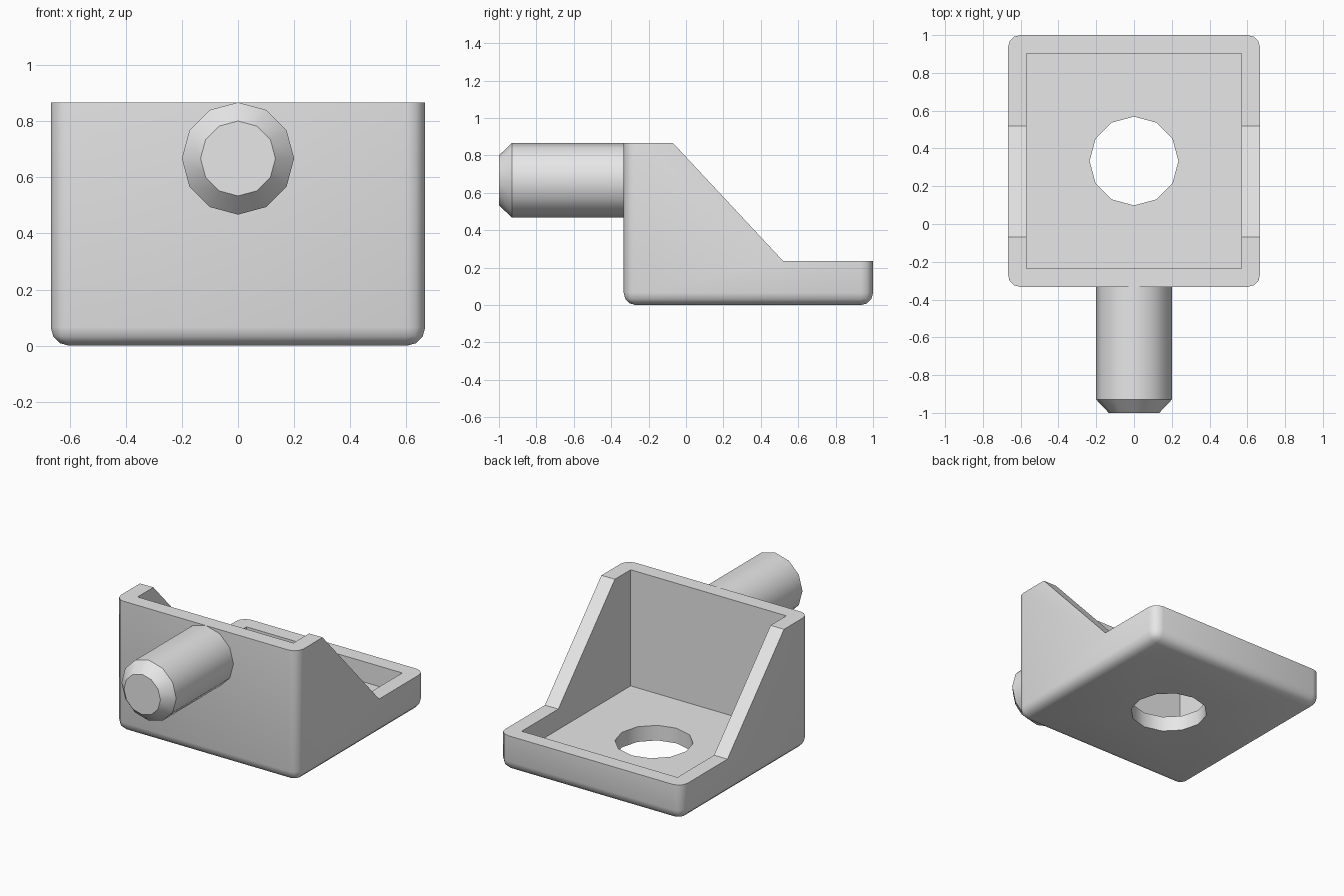
import bpy
import bmesh
from math import pi, radians
from mathutils import Matrix, Vector

cube = bpy.data.objects.get("Cube")
if cube:
    bpy.data.objects.remove(cube, do_unlink=True)

GREY = (0.8, 0.8, 0.8, 1)
grey = bpy.data.materials.new("light grey")
grey.use_nodes = True
grey.diffuse_color = GREY
grey.node_tree.nodes["Principled BSDF"].inputs["Base Color"].default_value = GREY

HALF, FRONT, BACK, TOP = 0.667, -0.333, 1.0, 0.867
WALL, LIP, ROUND = 0.098, 0.235, 0.065
MID = (FRONT + BACK) / 2


def finish(bm, name):
    bmesh.ops.recalc_face_normals(bm, faces=bm.faces)
    mesh = bpy.data.meshes.new(name)
    bm.to_mesh(mesh)
    bm.free()
    mesh.materials.append(grey)
    obj = bpy.data.objects.new(name, mesh)
    bpy.context.collection.objects.link(obj)
    return obj


def box(low, high):
    bm = bmesh.new()
    low, high = Vector(low), Vector(high)
    bmesh.ops.create_cube(bm, size=1, matrix=Matrix.Translation((low + high) / 2)
                          @ Matrix.Diagonal(high - low).to_4x4())
    return bm


def cylinder(bm, radius, tip, depth, matrix):
    bmesh.ops.create_cone(bm, cap_ends=True, segments=12, radius1=radius,
                          radius2=tip, depth=depth, matrix=matrix)


def activate(obj):
    bpy.ops.object.select_all(action='DESELECT')
    obj.select_set(True)
    bpy.context.view_layer.objects.active = obj


def cut(obj, cutter):
    mod = obj.modifiers.new("cut", 'BOOLEAN')
    mod.operation, mod.solver, mod.object = 'DIFFERENCE', 'EXACT', cutter
    activate(obj)
    bpy.ops.object.modifier_apply(modifier=mod.name)
    bpy.data.objects.remove(cutter, do_unlink=True)


# Bracket block, rounded everywhere except along the top rim
bm = box((-HALF, FRONT, 0), (HALF, BACK, TOP))
edges = [e for e in bm.edges if any(v.co.z < TOP / 2 for v in e.verts)]
bmesh.ops.bevel(bm, geom=edges, offset=ROUND, segments=3, profile=0.5,
                affect='EDGES', clamp_overlap=True)
bracket = finish(bm, "bracket")

# Hollow inside
cut(bracket, finish(box((-HALF + WALL, FRONT + WALL, 0.1),
                        (HALF - WALL, BACK - WALL, 1.2)), "hollow_cutter"))

# Sloped sides falling to a low back lip
bm = bmesh.new()
profile = [(-0.194, 1.0), (-0.07, TOP), (0.52, LIP), (1.2, LIP), (1.2, 1.0)]
side = bm.faces.new([bm.verts.new((-1, y, z)) for y, z in profile])
extruded = bmesh.ops.extrude_face_region(bm, geom=[side])["geom"]
bmesh.ops.translate(bm, vec=(2, 0, 0),
                    verts=[v for v in extruded if isinstance(v, bmesh.types.BMVert)])
cut(bracket, finish(bm, "slope_cutter"))

# Screw hole through the floor
bm = bmesh.new()
cylinder(bm, 0.235, 0.235, 0.4, Matrix.Translation((0, MID, 0)))
cut(bracket, finish(bm, "hole_cutter"))

# Peg with a chamfered tip, pointing forward
bm = bmesh.new()
cylinder(bm, 0.2, 0.2, 0.65, Matrix.Translation((0, -0.605, 0.667))
         @ Matrix.Rotation(pi / 2, 4, 'X'))
tip = [f for f in bm.faces if f.calc_center_median().y < -0.92]
inset = bmesh.ops.extrude_face_region(bm, geom=tip)["geom"]
bmesh.ops.delete(bm, geom=tip, context='FACES_ONLY')
for v in inset:
    if isinstance(v, bmesh.types.BMVert):
        v.co.x *= 0.667
        v.co.z = 0.667 + (v.co.z - 0.667) * 0.667
        v.co.y = -1.0
peg = finish(bm, "peg")

# Smooth rounding with crisp corners
for obj in (bracket, peg):
    activate(obj)
    bpy.ops.object.shade_smooth_by_angle(angle=radians(35))
